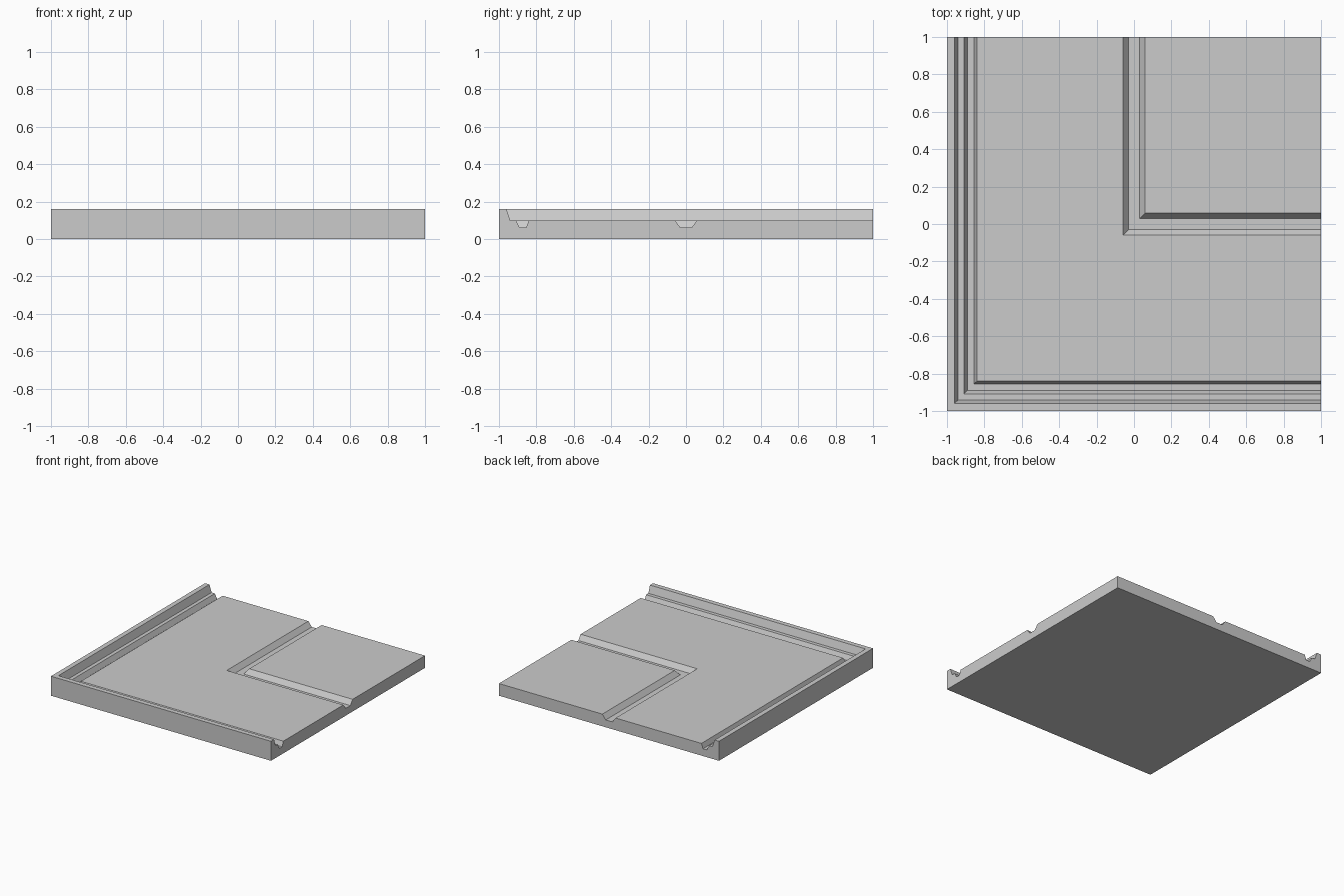
import bpy
import bmesh

if "Cube" in bpy.data.objects:
    bpy.data.objects.remove(bpy.data.objects["Cube"])

# Cross-section (offset from corner axis, height): rim, outer groove, inner groove
profile = [(-1, 0), (-1, .16), (-.96, .16), (-.94, .10),
           (-.91, .10), (-.89, .06), (-.855, .06), (-.84, .10),
           (-.06, .10), (-.03, .06), (.03, .06), (.06, .10),
           (1, .10), (1, 0)]

bm = bmesh.new()

# L-shaped sweep with a mitred corner: back end, corner, right end
rows = [[bm.verts.new(p) for p in ((d, 1, z), (d, d, z), (1, d, z))]
        for d, z in profile]
for i, a in enumerate(rows):
    b = rows[(i + 1) % len(rows)]
    for k in (0, 1):
        bm.faces.new((a[k], a[k + 1], b[k + 1], b[k]))

# End caps on the back and right sides
bm.faces.new([r[0] for r in rows])
bm.faces.new([r[2] for r in rows])

# Weld the far corner where both legs meet
bmesh.ops.remove_doubles(bm, verts=bm.verts, dist=1e-4)
bmesh.ops.dissolve_degenerate(bm, edges=bm.edges, dist=1e-4)
bmesh.ops.dissolve_limit(bm, angle_limit=.01, verts=bm.verts, edges=bm.edges)
bmesh.ops.recalc_face_normals(bm, faces=bm.faces)

mesh = bpy.data.meshes.new("corner_tile")
bm.to_mesh(mesh)
bm.free()
tile = bpy.data.objects.new("corner_tile", mesh)
bpy.context.collection.objects.link(tile)
